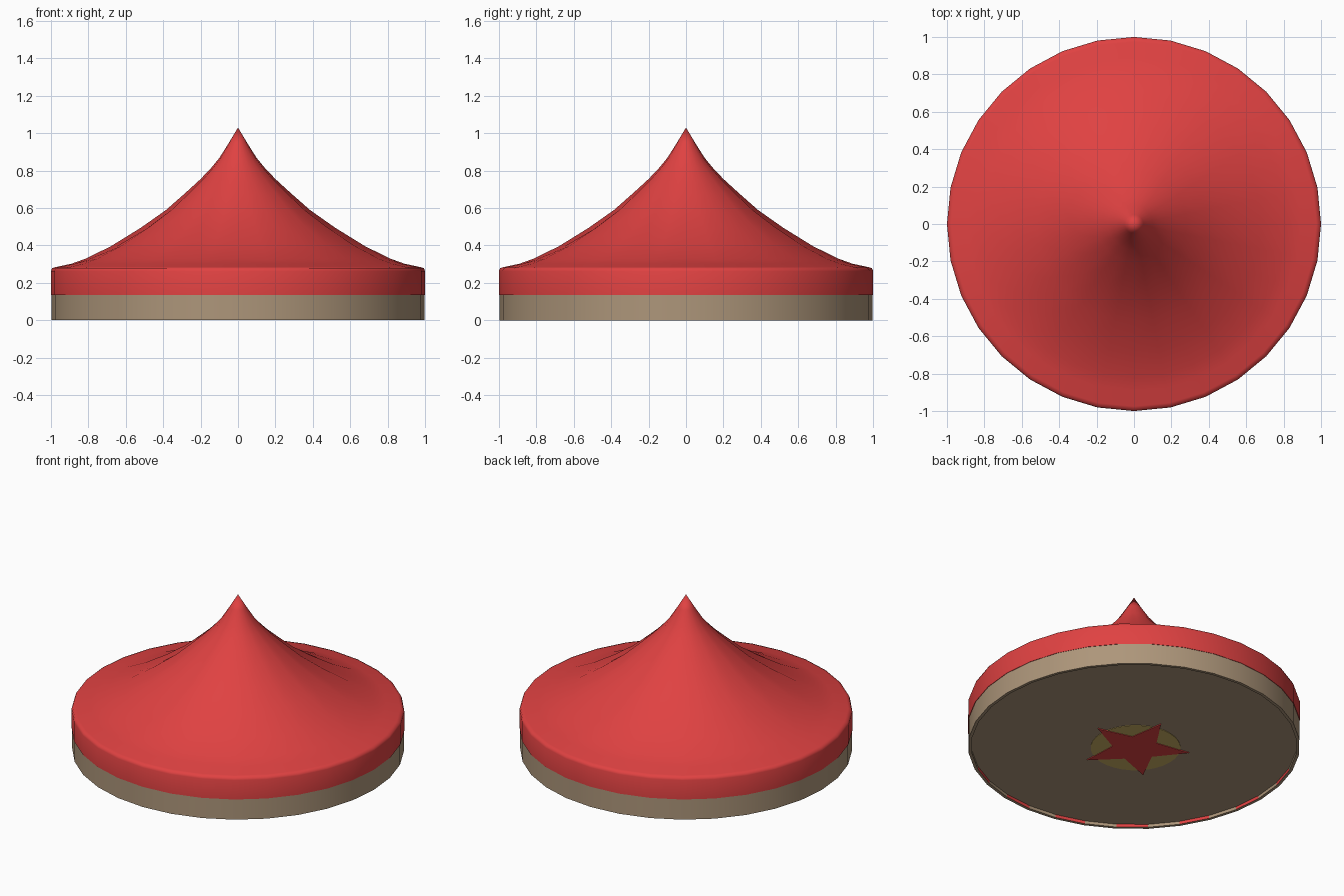
import bpy
import bmesh
from math import pi, sin, cos, radians

cube = bpy.data.objects.get("Cube")
if cube:
    bpy.data.objects.remove(cube, do_unlink=True)

SIDES = 32


def material(name, rgb):
    m = bpy.data.materials.new(name)
    m.use_nodes = True
    m.diffuse_color = (*rgb, 1)
    m.node_tree.nodes["Principled BSDF"].inputs["Base Color"].default_value = (*rgb, 1)
    return m


red = material("red canvas", (0.745, 0.054, 0.054))
tan = material("tan canvas", (0.42, 0.305, 0.195))
yellow = material("yellow paint", (0.62, 0.45, 0.13))


def finish(bm, name, mats, smooth=None):
    mesh = bpy.data.meshes.new(name)
    bm.to_mesh(mesh)
    bm.free()
    for m in mats:
        mesh.materials.append(m)
    obj = bpy.data.objects.new(name, mesh)
    bpy.context.collection.objects.link(obj)
    if smooth:
        bpy.ops.object.select_all(action='DESELECT')
        obj.select_set(True)
        bpy.context.view_layer.objects.active = obj
        bpy.ops.object.shade_smooth_by_angle(angle=radians(smooth))
    return obj


def revolve(profile, ripple=0.0):
    """Spin (radius, height) pairs round z; ripple lifts every other spoke."""
    bm = bmesh.new()
    rings = []
    for r, z in profile:
        if r == 0:
            rings.append([bm.verts.new((0, 0, z))] * SIDES)
            continue
        ring = []
        for i in range(SIDES):
            a = 2 * pi * i / SIDES
            lift = ripple * (-1) ** i * max(0, min(r, 0.9 - r)) * 2
            ring.append(bm.verts.new((r * cos(a), r * sin(a), z + lift)))
        rings.append(ring)
    for low, high in zip(rings, rings[1:]):
        for i in range(SIDES):
            j = (i + 1) % SIDES
            corners = [low[i], low[j], high[j], high[i]]
            bm.faces.new(list(dict.fromkeys(corners)))
    return bm


def plate(name, points, top, thick, mat):
    """Thin flat plate hanging below the given height."""
    bm = bmesh.new()
    face = bm.faces.new([bm.verts.new((x, y, top)) for x, y in points])
    out = bmesh.ops.extrude_face_region(bm, geom=[face])
    for v in out["geom"]:
        if isinstance(v, bmesh.types.BMVert):
            v.co.z -= thick
    bmesh.ops.recalc_face_normals(bm, faces=bm.faces)
    return finish(bm, name, [mat])


def circle(radius, n, centre=(0, 0), turn=0.0, inner=None):
    pts = []
    for i in range(n):
        r = inner if inner and i % 2 else radius
        a = turn + 2 * pi * i / n
        pts.append((centre[0] + r * cos(a), centre[1] + r * sin(a)))
    return pts


# Pointed roof with its hanging valance
roof = [(0.99, 0.135), (1.0, 0.135), (1.0, 0.262), (0.994, 0.278), (0.975, 0.284),
        (0.89, 0.302), (0.815, 0.327), (0.68, 0.39), (0.52, 0.485), (0.385, 0.58),
        (0.28, 0.675), (0.2, 0.75), (0.14, 0.815), (0.1, 0.865), (0.05, 0.945), (0, 1.03)]
finish(revolve(roof, ripple=0.012), "tent_roof", [red], 60)

# Outer wall with a thick bottom hem
finish(revolve([(0.978, 0), (0.997, 0), (0.997, 0.15)]), "tent_wall", [tan], 40)

# Striped lining inside the wall
bm = revolve([(0.978, 0.28), (0.978, 0)])
bm.faces.ensure_lookup_table()
for i, f in enumerate(bm.faces):
    f.material_index = i % 2
finish(bm, "striped_lining", [red, tan], 40)

# Floor with a painted star on a disc beneath it
plate("floor", circle(0.978, SIDES), 0.03, 0.01, tan)
spot = (-0.04, -0.033)
plate("floor_disc", circle(0.27, SIDES, spot), 0.02, 0.003, yellow)
plate("floor_star", circle(0.325, 10, spot, radians(6), inner=0.14), 0.02, 0.006, red)
